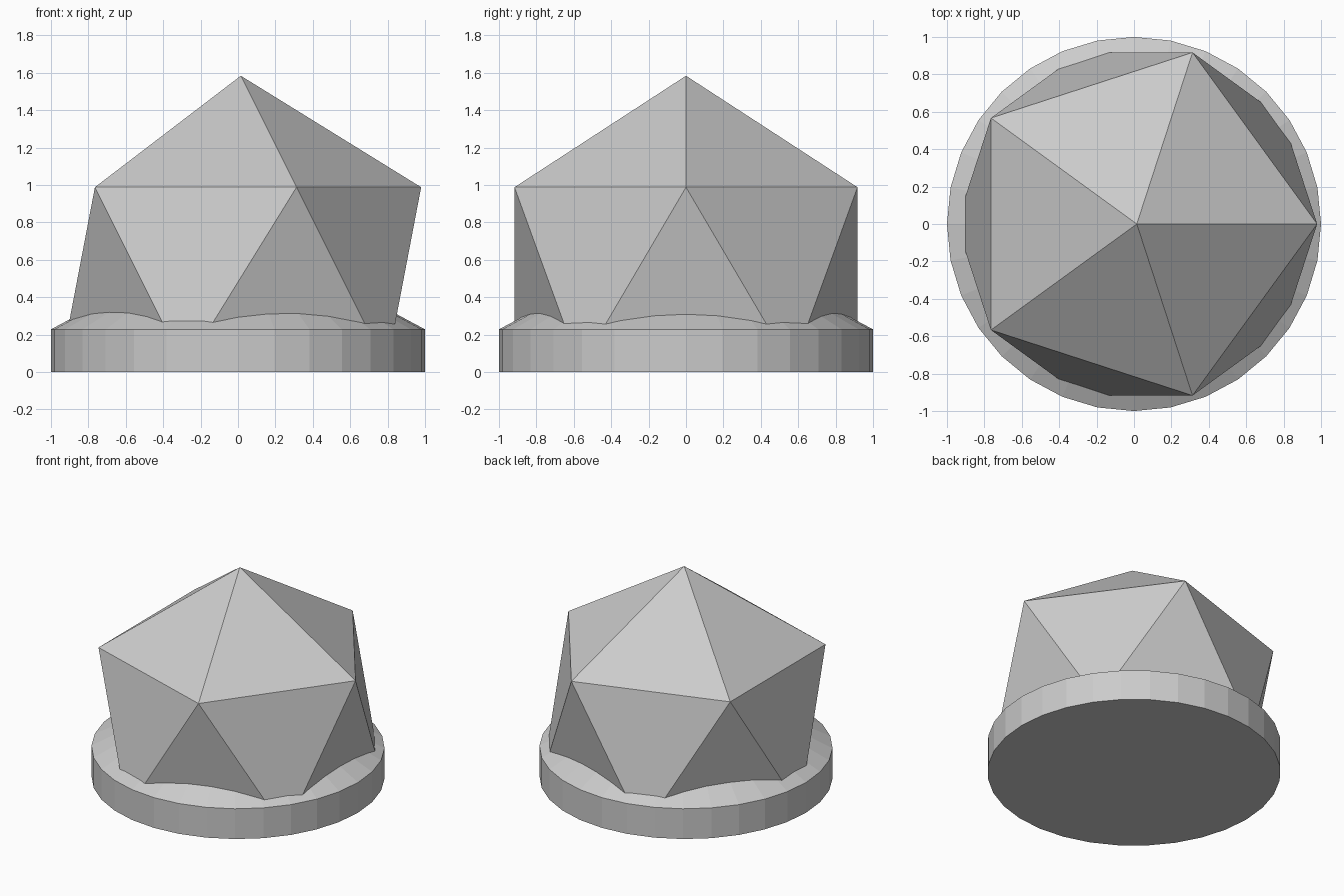
import bpy, bmesh
from math import sin, cos, pi, sqrt
from mathutils import Vector

if "Cube" in bpy.data.objects:
    bpy.data.objects.remove(bpy.data.objects["Cube"])


def make_object(name, bm):
    bmesh.ops.recalc_face_normals(bm, faces=bm.faces[:])
    mesh = bpy.data.meshes.new(name)
    bm.to_mesh(mesh)
    bm.free()
    obj = bpy.data.objects.new(name, mesh)
    bpy.context.collection.objects.link(obj)
    return obj


# Base: 32-sided disc with a sloping shoulder
SIDES = 32
profile = [(1.0, 0.0), (1.0, 0.228), (0.84, 0.314), (0.72, 0.36)]
bm = bmesh.new()
rings = [[bm.verts.new((r * cos(2 * pi * i / SIDES), r * sin(2 * pi * i / SIDES), z))
          for i in range(SIDES)] for r, z in profile]
for low, high in zip(rings, rings[1:]):
    for i in range(SIDES):
        j = (i + 1) % SIDES
        bm.faces.new((low[i], low[j], high[j], high[i]))
bm.faces.new(rings[0][::-1])
bm.faces.new(rings[-1])
make_object("base", bm)

# Gem: regular icosahedron standing on a point, sunk into the base
R = 1.078
centre = Vector((0.015, 0, 0.506))
ring_r, ring_z = 2 * R / sqrt(5), R / sqrt(5)
bm = bmesh.new()
for side in (1, -1):
    bm.verts.new(centre + Vector((0, 0, side * R)))
    for i in range(5):
        a = 2 * pi * i / 5 + (0 if side > 0 else pi / 5)
        bm.verts.new(centre + Vector((ring_r * cos(a), ring_r * sin(a), side * ring_z)))
bmesh.ops.convex_hull(bm, input=bm.verts[:])

# Trim the hidden part inside the base and close it
cut = bmesh.ops.bisect_plane(bm, geom=bm.verts[:] + bm.edges[:] + bm.faces[:],
                             plane_co=(0, 0, 0.1), plane_no=(0, 0, 1), clear_inner=True)
bmesh.ops.holes_fill(bm, edges=[e for e in bm.edges if e.is_boundary], sides=0)
make_object("faceted_gem", bm)
